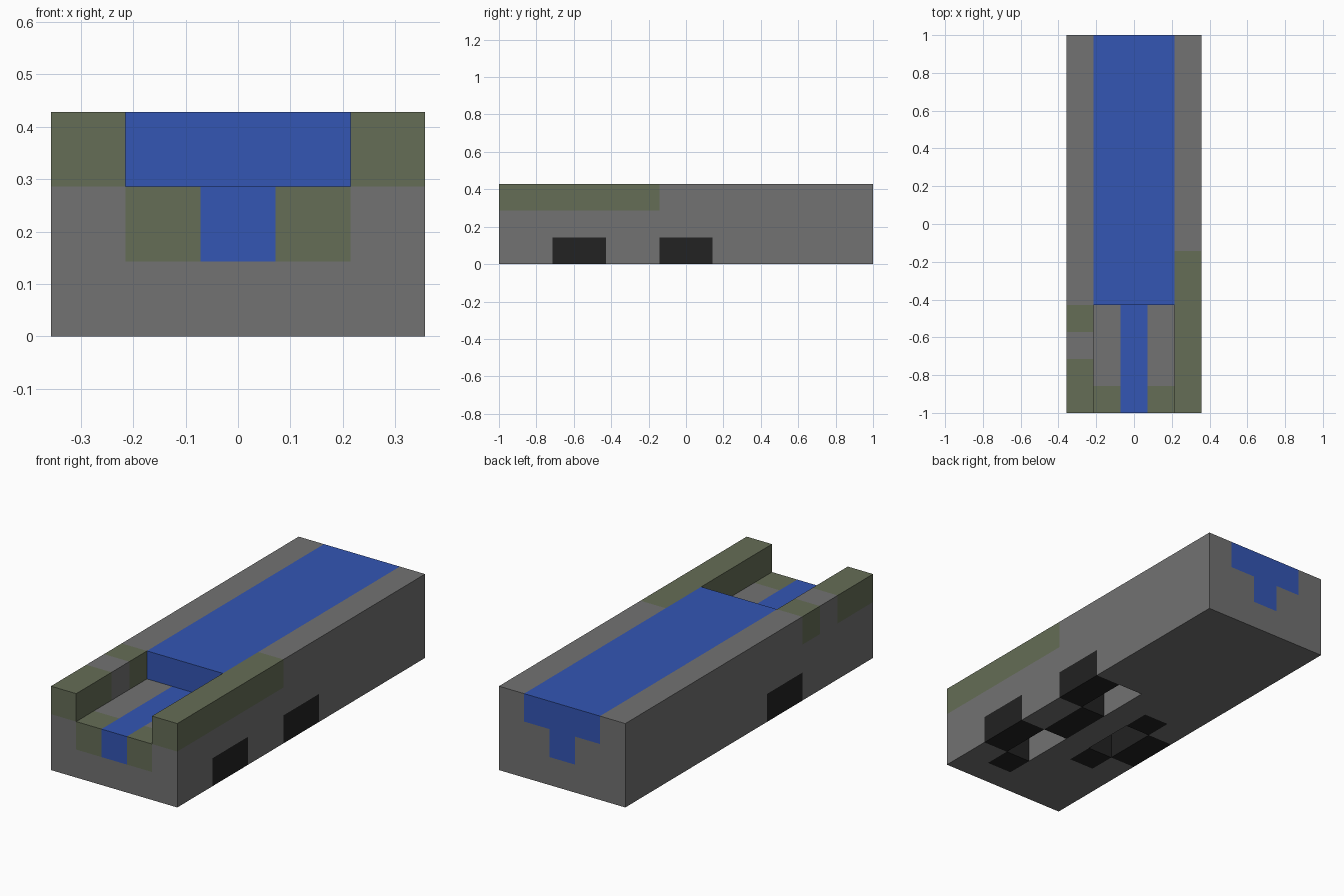
import bpy
import bmesh
from mathutils import Vector

cube = bpy.data.objects.get("Cube")
if cube:
    bpy.data.objects.remove(cube, do_unlink=True)

UNIT = 1 / 7
SIZE = (5, 14, 3)  # hull width, length, height in units


def material(name, rgb):
    m = bpy.data.materials.new(name)
    m.use_nodes = True
    m.diffuse_color = (*rgb, 1)
    m.node_tree.nodes["Principled BSDF"].inputs["Base Color"].default_value = (*rgb, 1)
    return m


palette = [
    material("hull_grey", (0.168, 0.168, 0.168)),
    material("deck_blue", (0.033, 0.092, 0.456)),
    material("trim_green", (0.130, 0.153, 0.093)),
    material("port_black", (0.016, 0.016, 0.016)),
]
GREY, BLUE, GREEN, BLACK = range(len(palette))


def block(x, y, z):
    """All cells in the given start/stop spans."""
    return {(i, j, k) for i in range(*x) for j in range(*y) for k in range(*z)}


# Solid hull, with the open front bay and the sockets underneath removed
solid = block((0, 5), (0, 14), (0, 3))
solid -= block((1, 4), (0, 4), (2, 3))
paint = {c: GREY for c in solid}


def colour(index, *spans):
    for c in block(*spans):
        paint[c] = index


# Deck panel and its keel strip
colour(BLUE, (1, 4), (4, 14), (2, 3))
# Front sill, then the keel strip over it
colour(GREEN, (1, 4), (0, 1), (1, 2))
colour(BLUE, (2, 3), (0, 14), (1, 2))
# Side rails
colour(GREEN, (4, 5), (0, 6), (2, 3))
colour(GREEN, (0, 1), (0, 2), (2, 3))
colour(GREEN, (0, 1), (3, 4), (2, 3))

# Side ports, each with a socket behind it and dark brackets beside it
for outer, inner, start in ((4, 3, 2), (4, 3, 6), (0, 1, 4)):
    colour(BLACK, (outer, outer + 1), (start, start + 2), (0, 1))
    for y in (start - 1, start + 2):
        if y < 8:
            colour(BLACK, (inner, inner + 1), (y, y + 1), (0, 1))
    solid -= block((inner, inner + 1), (start, start + 2), (0, 1))

# Skin every exposed cell side with the colour of its cell
bm = bmesh.new()
corners = {}


def vert(p):
    if p not in corners:
        co = Vector((p[0] - SIZE[0] / 2, p[1] - SIZE[1] / 2, p[2]))
        corners[p] = bm.verts.new(co * UNIT)
    return corners[p]


for cell in sorted(solid):
    for axis in range(3):
        for side in (0, 1):
            near = list(cell)
            near[axis] += 2 * side - 1
            if tuple(near) in solid:
                continue
            u, v = (axis + 1) % 3, (axis + 2) % 3
            ring = []
            for du, dv in ((0, 0), (1, 0), (1, 1), (0, 1)):
                p = list(cell)
                p[axis] += side
                p[u] += du
                p[v] += dv
                ring.append(vert(tuple(p)))
            face = bm.faces.new(ring if side else ring[::-1])
            face.material_index = paint[cell]

mesh = bpy.data.meshes.new("hull")
bm.to_mesh(mesh)
bm.free()
for m in palette:
    mesh.materials.append(m)
hull = bpy.data.objects.new("hull", mesh)
bpy.context.collection.objects.link(hull)
